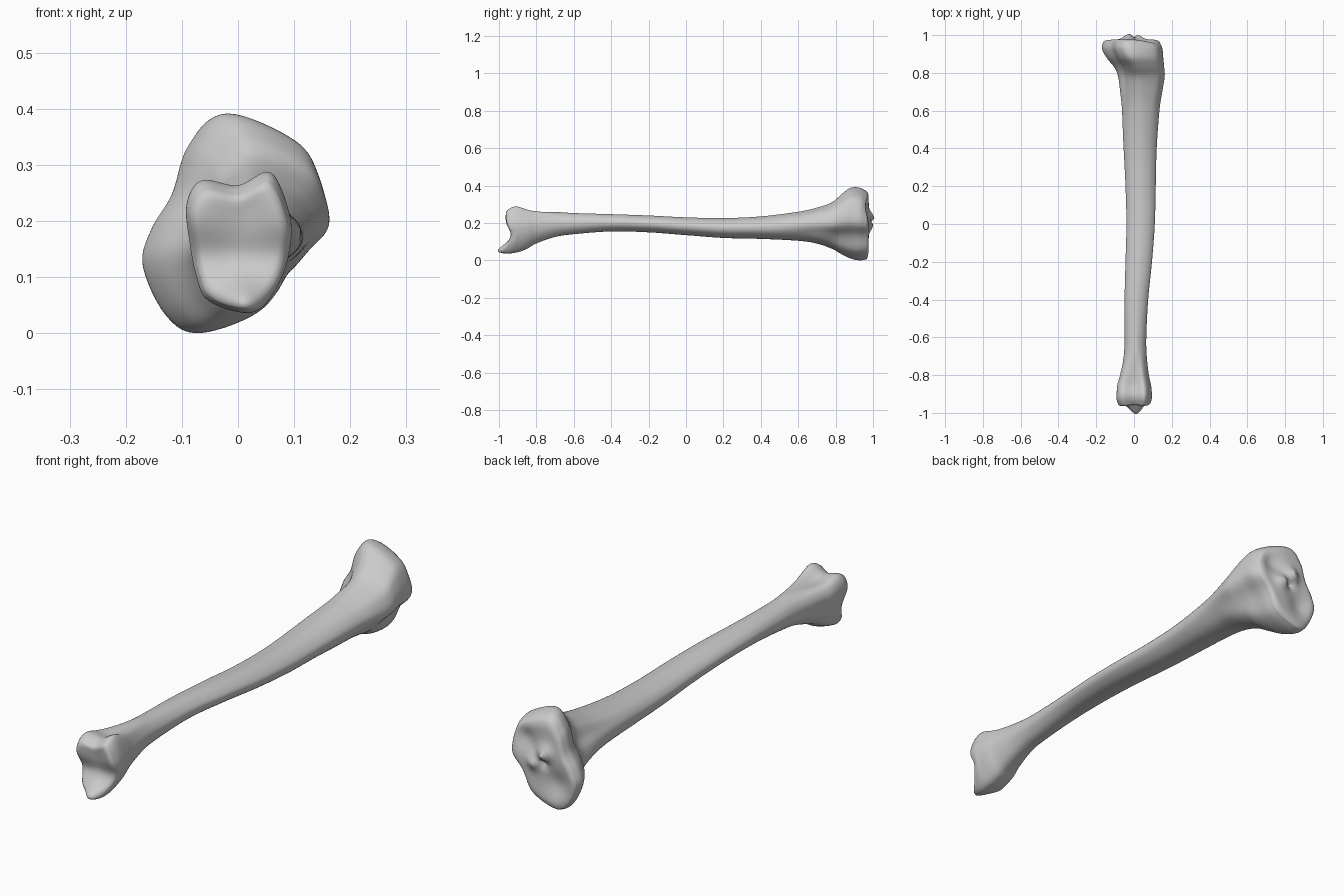
import bpy
import bmesh
import math

if "Cube" in bpy.data.objects:
    bpy.data.objects.remove(bpy.data.objects["Cube"], do_unlink=True)

SIDES_PER_POINT = 8
RING_STEPS = 6

# Cross-sections as (x, z) points, counter-clockwise from the +x side
UPPER_END = [(.167, .2), (.155, .28), (.11, .342), (-.02, .39), (-.085, .335), (-.115, .25),
             (-.155, .185), (-.17, .12), (-.125, .03), (-.06, 0), (.06, .045), (.125, .135)]
LOWER_END = [(.094, .15), (.094, .21), (.06, .287), (0, .264), (-.065, .273), (-.092, .23),
             (-.086, .16), (-.074, .1), (-.055, .06), (0, .038), (.04, .043), (.075, .09)]
SHAFT = [(1, .1), (.85, .5), (.5, .85), (0, 1), (-.6, .75), (-.9, .4),
         (-1, 0), (-.9, -.5), (-.5, -.9), (0, -1), (.5, -.85), (.9, -.4)]

# Extents along the bone: y, left x, right x, bottom z, top z
STATIONS = [
    (-.955, -.085, .09, .043, .27), (-.93, -.092, .095, .036, .284), (-.9, -.092, .095, .042, .287),
    (-.85, -.088, .09, .062, .272), (-.8, -.075, .08, .09, .265), (-.7, -.055, .068, .125, .26),
    (-.6, -.05, .065, .14, .253), (-.4, -.05, .075, .155, .247), (-.2, -.045, .095, .15, .24),
    (0, -.04, .11, .135, .23), (.2, -.045, .115, .12, .226), (.4, -.055, .12, .115, .235),
    (.6, -.065, .135, .105, .26), (.7, -.075, .15, .09, .282), (.78, -.085, .163, .062, .31),
    (.83, -.105, .16, .034, .352), (.88, -.145, .155, .01, .388), (.93, -.17, .15, 0, .388),
    (.965, -.163, .135, .006, .37)]


def smoothstep(a, b, value):
    t = min(max((value - a) / (b - a), 0), 1)
    return t * t * (3 - 2 * t)


def spline(p0, p1, p2, p3, t):
    """Catmull-Rom interpolation of tuples."""
    return tuple(b + .5 * t * (c - a + t * (2 * a - 5 * b + 4 * c - d + t * (3 * (b - c) + d - a)))
                 for a, b, c, d in zip(p0, p1, p2, p3))


def unit_outline(points):
    """Smooth a closed outline and fit it to the square from -1 to 1."""
    n = len(points)
    dense = [spline(*(points[(i + k) % n] for k in (-1, 0, 1, 2)), s / SIDES_PER_POINT)
             for i in range(n) for s in range(SIDES_PER_POINT)]
    axes = []
    for axis in zip(*dense):
        low, high = min(axis), max(axis)
        axes.append([2 * (v - low) / (high - low) - 1 for v in axis])
    return list(zip(*axes))


def mix(first, second, t):
    return [(a + (c - a) * t, b + (d - b) * t) for (a, b), (c, d) in zip(first, second)]


upper, lower, shaft = map(unit_outline, (UPPER_END, LOWER_END, SHAFT))


def ring(station):
    """Cross-section that blends between the end shapes and the shaft."""
    y, left, right, bottom, top = station
    outline = mix(shaft, lower, smoothstep(-.65, -.88, y))
    outline = mix(outline, upper, smoothstep(.45, .88, y))
    return [((left + right + u * (right - left)) / 2, y, (bottom + top + v * (top - bottom)) / 2)
            for u, v in outline]


def cap(rim, bulge):
    """Shrinking rings that close an end with a rounded edge."""
    n = len(rim)
    cx, cz = sum(p[0] for p in rim) / n, sum(p[2] for p in rim) / n
    result = []
    for size in (.98, .95, .9, .82, .72, .6, .48, .36, .24, .12, .04):
        rise = bulge * smoothstep(1.05, .85, size)
        result.append([(cx + (x - cx) * size, y + rise, cz + (z - cz) * size) for x, y, z in rim])
    return result


def hill(x, z, cx, cz, radius):
    return math.exp(-((x - cx) ** 2 + (z - cz) ** 2) / radius ** 2)


def sculpt(point):
    """Dished joint surfaces, central spines and the projecting lower lip."""
    x, y, z = point
    knee = smoothstep(.93, .97, y)
    y += knee * (.03 * hill(x, z, -.03, .23, .03) + .024 * hill(x, z, .02, .185, .03)
                 - .022 * hill(x, z, .07, .27, .05) - .02 * hill(x, z, -.08, .11, .055)
                 - .018 * hill(x, z, -.02, .19, .016))
    ankle = smoothstep(-.88, -.96, y)
    y += ankle * (.03 * hill(0, z, 0, .135, .05) - .045 * hill(x, z, .01, .045, .04)
                  + .012 * hill(x, z, .01, .21, .05))
    # Hollow behind the knee
    hollow = smoothstep(.7, .82, y) * hill(x, z, .12, .1, .06)
    return x - .012 * hollow, y, z + .012 * hollow


# Rings along the whole bone
padded = [STATIONS[0]] + STATIONS + [STATIONS[-1]]
body = [ring(spline(*padded[i:i + 4], s / RING_STEPS))
        for i in range(len(STATIONS) - 1) for s in range(RING_STEPS)]
body.append(ring(STATIONS[-1]))
rings = cap(body[0], -.012)[::-1] + body + cap(body[-1], .012)

# Bone surface
bm = bmesh.new()
loops = [[bm.verts.new(sculpt(p)) for p in r] for r in rings]
for a, b in zip(loops, loops[1:]):
    for i in range(len(a)):
        j = (i + 1) % len(a)
        bm.faces.new((a[i], a[j], b[j], b[i]))
bm.faces.new(loops[0])
bm.faces.new(loops[-1])
bmesh.ops.recalc_face_normals(bm, faces=bm.faces)
mesh = bpy.data.meshes.new("shin_bone")
bm.to_mesh(mesh)
bm.free()

# Plain grey finish
grey = bpy.data.materials.new("bone grey")
grey.use_nodes = True
colour = (.6, .6, .6, 1)
grey.diffuse_color = colour
grey.node_tree.nodes["Principled BSDF"].inputs["Base Color"].default_value = colour
mesh.materials.append(grey)

bone = bpy.data.objects.new("shin_bone", mesh)
bpy.context.collection.objects.link(bone)
bpy.context.view_layer.objects.active = bone
bone.select_set(True)
bpy.ops.object.shade_smooth_by_angle(angle=math.radians(60))
